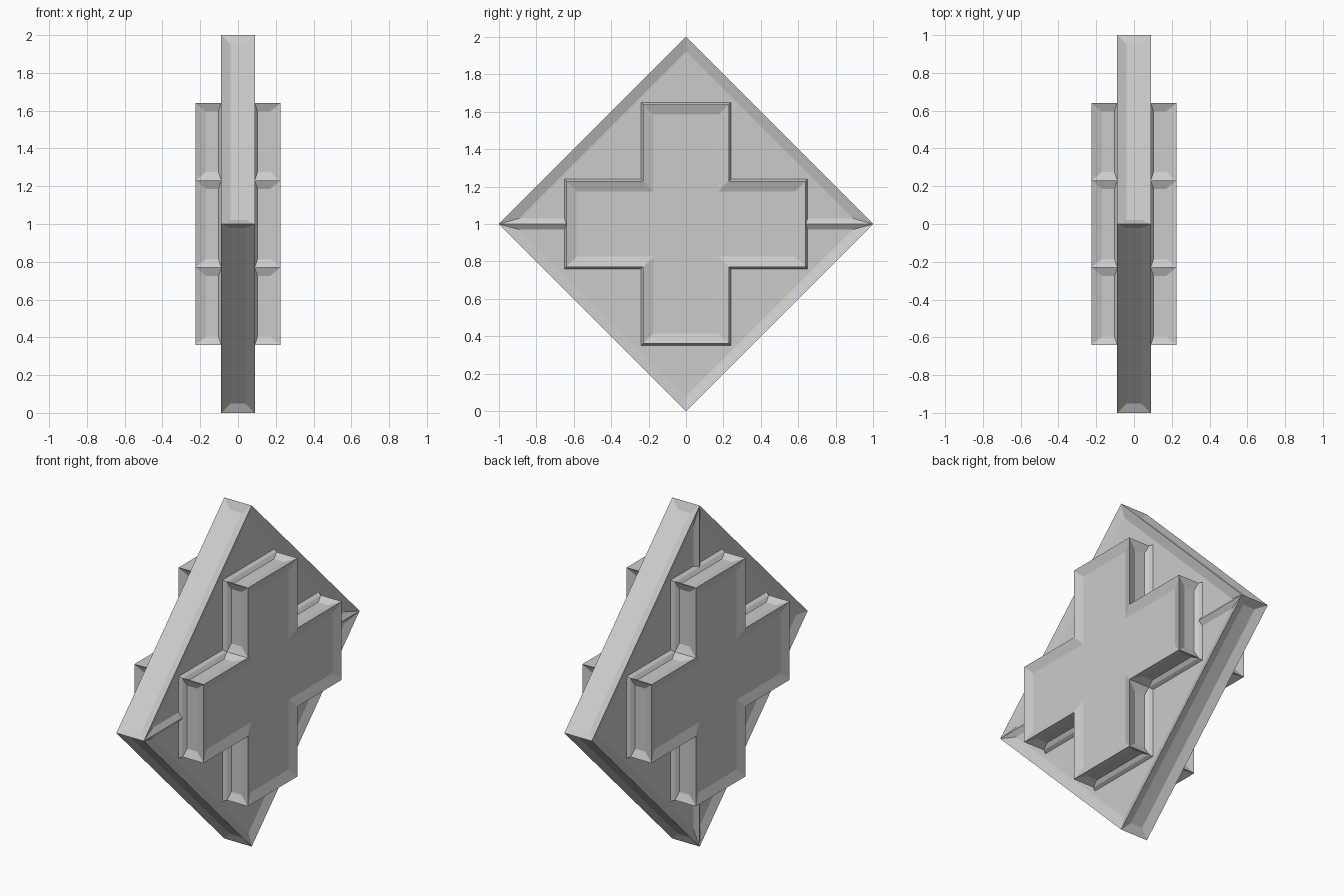
import bpy, bmesh
from mathutils import Vector

cube = bpy.data.objects.get("Cube")
if cube:
    bpy.data.objects.remove(cube)

PLATE, CAP = 0.089, 0.225      # half thicknesses of the plate and the cross
LONG, ARM = 0.64, 0.23         # reach and half width of the cross arms
DEPTH = 0.02                   # how far every panel is sunk

mat = bpy.data.materials.new("stone_grey")
mat.use_nodes = True
mat.diffuse_color = (0.6, 0.6, 0.6, 1)
mat.node_tree.nodes["Principled BSDF"].inputs["Base Color"].default_value = (0.6, 0.6, 0.6, 1)

bm = bmesh.new()
cache = {}


def vert(x, y, z):
    key = (round(x, 4), round(y, 4), round(z, 4))
    if key not in cache:
        cache[key] = bm.verts.new((x, y, z + 1))
    return cache[key]


def face(points):
    bm.faces.new([vert(*p) for p in points])


def on_side(side, x, u, v):
    # the two sides are turned a quarter turn from each other
    return (side * x, u, v) if side > 0 else (side * x, v, u)


# upper half outline of the cross, from the -u arm end to the +u arm end
half = [(-LONG, 0), (-LONG, ARM), (-ARM, ARM), (-ARM, LONG),
        (ARM, LONG), (ARM, ARM), (LONG, ARM), (LONG, 0)]
whole = half + [(-u, -v) for u, v in half[1:-1]]
tips = [(1, 0), (0, 1), (-1, 0), (0, -1)]

for side in (1, -1):
    # plate face in two halves around the cross
    for sign in (1, -1):
        ring = half + [(1, 0), (0, 1), (-1, 0)]
        face([on_side(side, PLATE, u, v * sign) for u, v in ring])
    # cross walls and cap
    outline = whole[:8] + whole[8:]
    for a, b in zip(outline, outline[1:] + outline[:1]):
        face([on_side(side, PLATE, *a), on_side(side, PLATE, *b),
              on_side(side, CAP, *b), on_side(side, CAP, *a)])
    face([on_side(side, CAP, *p) for p in outline])

# diamond rim faces
for a, b in zip(tips, tips[1:] + tips[:1]):
    face([(-PLATE, *a), (-PLATE, *b), (PLATE, *b), (PLATE, *a)])

# join the split arm-end walls into single faces
mid = [e for e in bm.edges if abs(e.verts[0].co.x - e.verts[1].co.x) > 0.1
       and len(e.link_faces) == 2
       and e.link_faces[0].normal.length == e.link_faces[1].normal.length
       and min(abs(e.verts[0].co.y), abs(e.verts[0].co.z - 1)) < 0.001
       and abs(e.verts[0].co.y) + abs(e.verts[0].co.z - 1) < 0.9]
bmesh.ops.dissolve_edges(bm, edges=mid, use_verts=False)
bmesh.ops.recalc_face_normals(bm, faces=bm.faces[:])
bm.normal_update()


def on_rim(p):
    return abs(p.y) + abs(p.z - 1) > 0.99


def border(normal, a, b):
    # border width beside one edge of a face
    rim = on_rim(a) + on_rim(b)
    if abs(normal.x) > 0.9:
        if abs(a.x) > 0.2:
            return 0.055
        return (0.01, 0.03, 0.055)[rim]
    if rim:
        return 0.05
    if abs(a.x - b.x) > 0.1:
        return 0.045
    return 0.055 if abs(a.x) > 0.2 else 0.015


def sink_panel(f):
    # inset a face with its own border widths and push the panel in
    n, old = f.normal.copy(), list(f.verts)
    count = len(old)
    inward, width = [], []
    for i, v in enumerate(old):
        w = old[(i + 1) % count]
        inward.append(n.cross(w.co - v.co).normalized())
        width.append(border(n, v.co, w.co))
    new = []
    for i, v in enumerate(old):
        m1, m2, w1, w2 = inward[i - 1], inward[i], width[i - 1], width[i]
        c = m1.dot(m2)
        if abs(c) > 0.999:
            move = m1 * w1
        else:
            move = (m1 * (w1 - c * w2) + m2 * (w2 - c * w1)) / (1 - c * c)
        new.append(bm.verts.new(v.co + move - n * DEPTH))
    for i in range(count):
        j = (i + 1) % count
        bm.faces.new((old[i], old[j], new[j], new[i]))
    bm.faces.new(new)
    bm.faces.remove(f)


for f in bm.faces[:]:
    sink_panel(f)

mesh = bpy.data.meshes.new("diamond_plate_with_cross")
bm.to_mesh(mesh)
bm.free()
mesh.materials.append(mat)
obj = bpy.data.objects.new("diamond_plate_with_cross", mesh)
bpy.context.collection.objects.link(obj)
